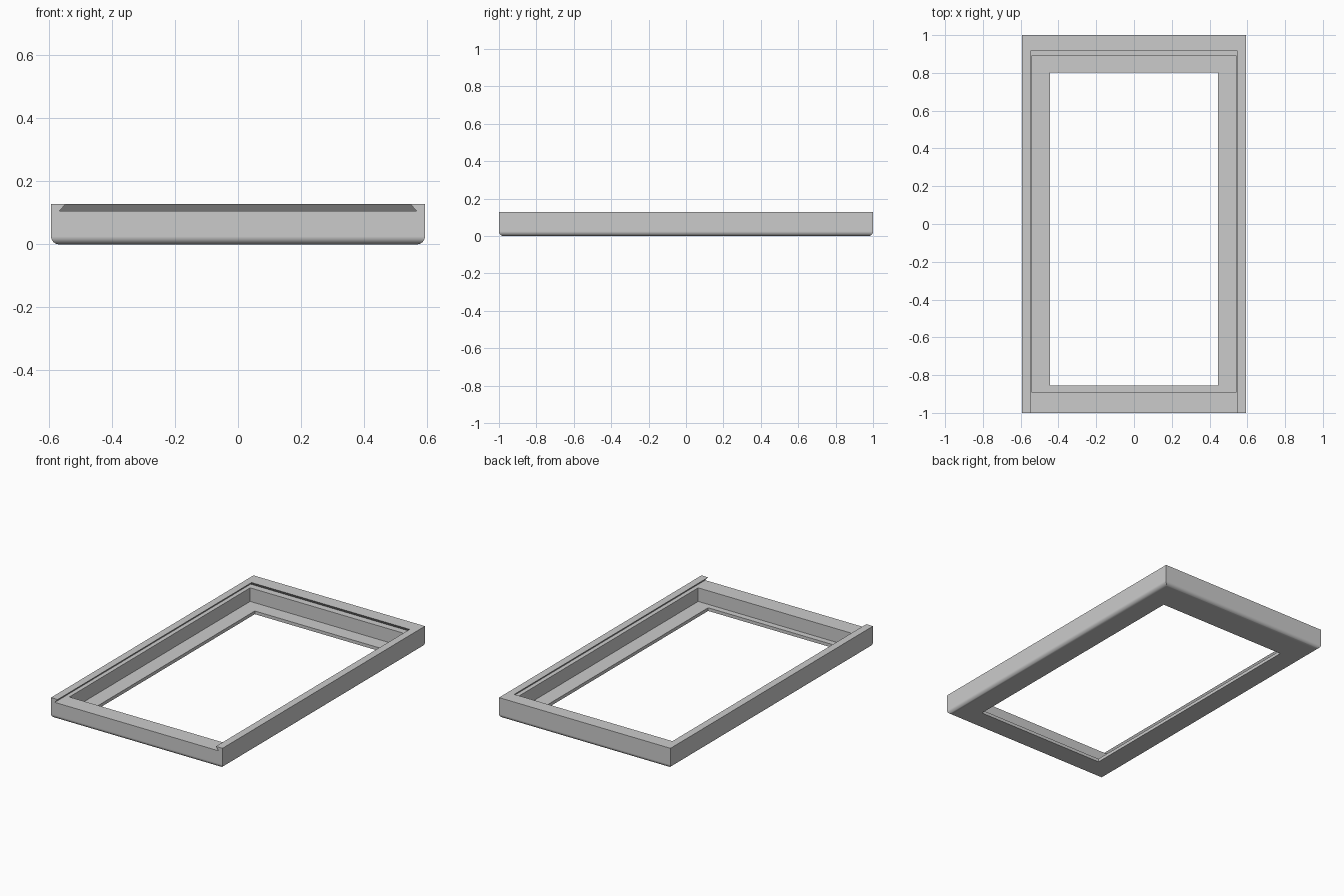
import bpy
import bmesh

if "Cube" in bpy.data.objects:
    bpy.data.objects.remove(bpy.data.objects["Cube"])

HX, HY, H = 0.593, 1.0, 0.128      # half width, half length, height
LEDGE = 0.105                      # height of the sliding lid ledge
FLOOR = 0.02                       # floor thickness

grey = bpy.data.materials.new("grey plastic")
grey.diffuse_color = (0.6, 0.6, 0.6, 1)
grey.use_nodes = True
grey.node_tree.nodes["Principled BSDF"].inputs["Base Color"].default_value = grey.diffuse_color


def prism(name, low, high, z0, z1):
    """Solid between two rectangles (x0, x1, y0, y1) at heights z0 and z1."""
    bm = bmesh.new()
    rings = []
    for (x0, x1, y0, y1), z in ((low, z0), (high, z1)):
        corners = ((x0, y0), (x1, y0), (x1, y1), (x0, y1))
        rings.append([bm.verts.new((x, y, z)) for x, y in corners])
    a, b = rings
    bm.faces.new(a[::-1])
    bm.faces.new(b)
    for i in range(4):
        j = (i + 1) % 4
        bm.faces.new((a[i], a[j], b[j], b[i]))
    mesh = bpy.data.meshes.new(name)
    bm.to_mesh(mesh)
    bm.free()
    obj = bpy.data.objects.new(name, mesh)
    bpy.context.collection.objects.link(obj)
    return obj


# Outer block with its bottom edges rounded
outer = (-HX, HX, -HY, HY)
frame = prism("tray_frame", outer, outer, 0, H)
frame.data.materials.append(grey)
bm = bmesh.new()
bm.from_mesh(frame.data)
bottom = [e for e in bm.edges if all(v.co.z < 0.001 for v in e.verts)]
bmesh.ops.bevel(bm, geom=bottom, offset=0.025, segments=8, profile=0.5,
                affect='EDGES')
bm.to_mesh(frame.data)
bm.free()

# Cavity, window opening and dovetail slot for a lid, open at the front
cavity = (-0.541, 0.541, -0.893, 0.893)
window = (-0.446, 0.446, -0.856, 0.803)
top_z = H + 0.01
inset = 0.02 * (top_z - LEDGE) / (H - LEDGE)
slot_low = (-0.567, 0.567, -1.1, 0.935)
slot_high = (-0.567 + inset, 0.567 - inset, -1.1, 0.935 - inset)
cutters = [
    prism("cavity_cutter", cavity, cavity, FLOOR, 0.2),
    prism("window_cutter", window, window, -0.1, 0.19),
    prism("lid_slot_cutter", slot_low, slot_high, LEDGE, top_z),
]

bpy.context.view_layer.objects.active = frame
for cutter in cutters:
    cutter.hide_render = True
    mod = frame.modifiers.new(cutter.name, 'BOOLEAN')
    mod.operation = 'DIFFERENCE'
    mod.solver = 'EXACT'
    mod.object = cutter
    bpy.ops.object.modifier_apply(modifier=mod.name)
    bpy.data.objects.remove(cutter)

# Smooth rounded edge, flat walls
bpy.ops.object.select_all(action='DESELECT')
frame.select_set(True)
bpy.ops.object.shade_smooth_by_angle(angle=0.5)
weighted = frame.modifiers.new("even_shading", 'WEIGHTED_NORMAL')
weighted.keep_sharp = True
